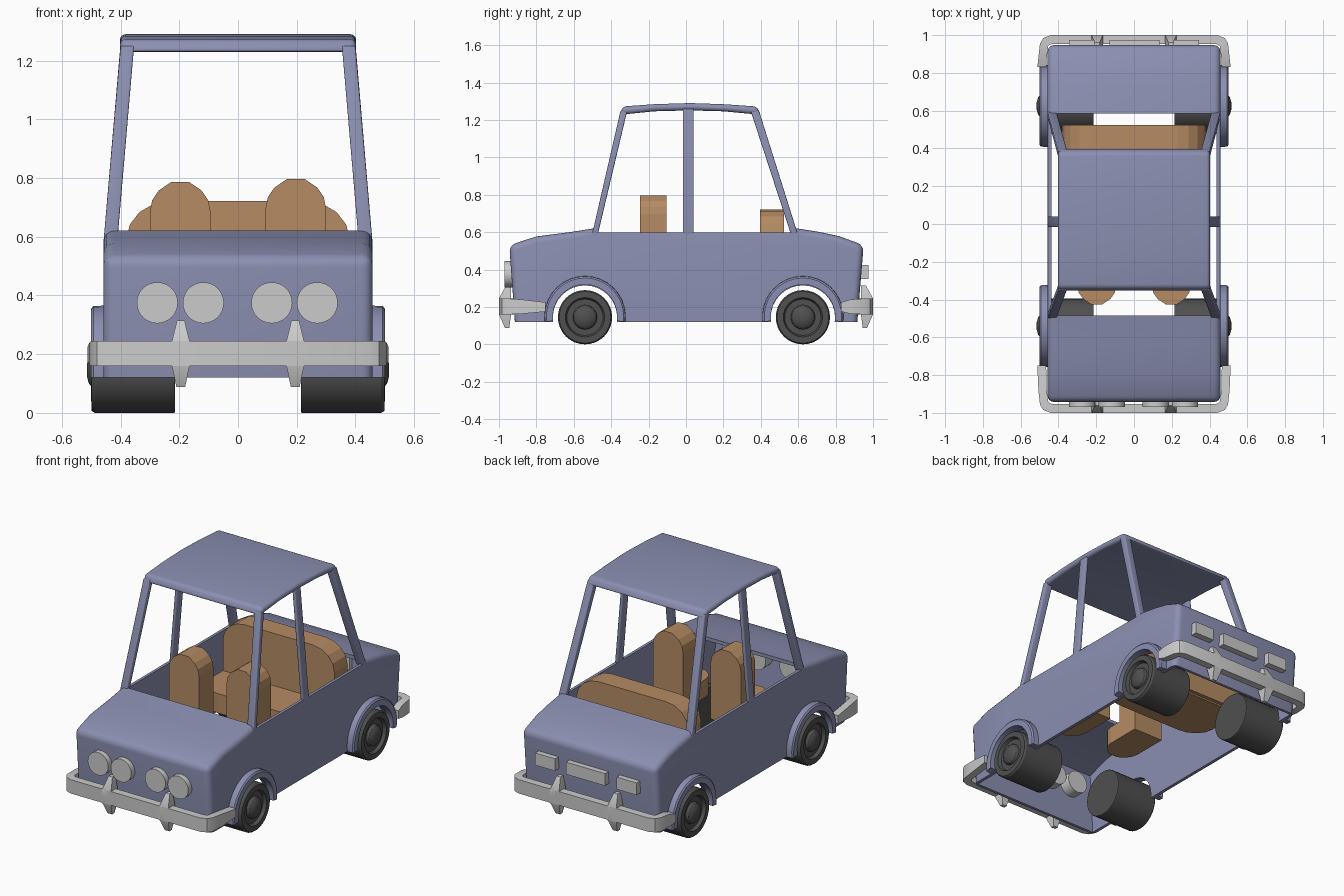
import bpy, bmesh
from math import sin, cos, pi, radians

if "Cube" in bpy.data.objects:
    bpy.data.objects.remove(bpy.data.objects["Cube"])


def material(name, rgb):
    m = bpy.data.materials.new(name)
    m.diffuse_color = (*rgb, 1)
    m.use_nodes = True
    m.node_tree.nodes["Principled BSDF"].inputs["Base Color"].default_value = m.diffuse_color
    return m


PAINT = material("paint", (0.26, 0.275, 0.44))
LEATHER = material("leather", (0.46, 0.26, 0.125))
RUBBER = material("rubber", (0.08, 0.08, 0.08))


def loft(name, rings, mat=None, bevel=0, cuts=(), smooth=True):
    """Skin a list of equal-sized rings, cap the ends, then bevel and cut."""
    bm = bmesh.new()
    vs = [[bm.verts.new(p) for p in r] for r in rings]
    n = len(rings[0])
    for a, b in zip(vs, vs[1:]):
        for i in range(n):
            bm.faces.new((a[i], a[(i + 1) % n], b[(i + 1) % n], b[i]))
    bm.faces.new(vs[0])
    bm.faces.new(vs[-1])
    bmesh.ops.recalc_face_normals(bm, faces=bm.faces)
    me = bpy.data.meshes.new(name)
    bm.to_mesh(me)
    bm.free()
    ob = bpy.data.objects.new(name, me)
    bpy.context.collection.objects.link(ob)
    if mat:
        me.materials.append(mat)
    if bevel:
        b = ob.modifiers.new("bevel", 'BEVEL')
        b.width, b.segments, b.limit_method = bevel, 4, 'ANGLE'
        b.angle_limit = radians(35)
    for c in cuts:
        m = ob.modifiers.new("cut", 'BOOLEAN')
        m.operation, m.object, m.solver = 'DIFFERENCE', c, 'EXACT'
    bpy.ops.object.select_all(action='DESELECT')
    ob.select_set(True)
    bpy.context.view_layer.objects.active = ob
    for m in list(ob.modifiers):
        bpy.ops.object.modifier_apply(modifier=m.name)
    if smooth:
        bpy.ops.object.shade_smooth_by_angle(angle=radians(32))
    for c in cuts:
        bpy.data.objects.remove(c)
    return ob


def prism_x(name, yz, x0, x1, *args, **kw):
    return loft(name, [[(x, y, z) for y, z in yz] for x in (x0, x1)], *args, **kw)


def box(name, x, y, z, mat=None, **kw):
    return prism_x(name, [(y[0], z[0]), (y[1], z[0]), (y[1], z[1]), (y[0], z[1])],
                   *x, mat, **kw)


def circle(r, cy, cz, n=32):
    return [(cy + r * cos(2 * pi * i / n), cz + r * sin(2 * pi * i / n)) for i in range(n)]


WHEELS = {"front": -0.54, "rear": 0.625}

# lower body: hollow shell, open below, cut for cabin and wheel arches
outer = [(-0.91, 0.05), (-0.945, 0.53), (-0.80, 0.577), (-0.62, 0.600), (-0.48, 0.622),
         (0.58, 0.622), (0.72, 0.6), (0.82, 0.578), (0.95, 0.53), (0.91, 0.05)]
inner = [(y * 0.975, z - (0.1 if z < 0.1 else 0.02)) for y, z in outer]
cutters = [prism_x("cut_inside", inner, -0.438, 0.438),
           box("cut_bottom", (-0.7, 0.7), (-1.2, 1.2), (-0.3, 0.12)),
           box("cut_cabin", (-0.7, 0.7), (-0.485, 0.585), (0.598, 0.8))]
for y in WHEELS.values():
    cutters.append(prism_x("cut_arch", circle(0.172, y, 0.143), -0.7, 0.7))
prism_x("body_shell", outer, -0.458, 0.458, PAINT, bevel=0.035, cuts=cutters)

# roof
prism_x("roof", [(-0.357, 1.227), (-0.337, 1.272), (-0.17, 1.284), (0.02, 1.29), (0.2, 1.284),
                 (0.377, 1.272), (0.402, 1.227), (0.2, 1.246), (0.02, 1.251), (-0.17, 1.246)],
        -0.402, 0.402, PAINT, bevel=0.019)


# pillars
def pillar(name, s, low, high):
    rings = []
    for x0, x1, y0, y1, z in (low, high):
        rings.append([(s * x0, y0, z), (s * x1, y0, z), (s * x1, y1, z), (s * x0, y1, z)])
    loft(name, rings, PAINT, bevel=0.006)


for side, s in (("left", 1), ("right", -1)):
    pillar(f"front_pillar_{side}", s, (0.411, 0.458, -0.503, -0.472, 0.585),
           (0.354, 0.400, -0.350, -0.314, 1.25))
    pillar(f"middle_pillar_{side}", s, (0.438, 0.458, -0.017, 0.041, 0.585),
           (0.38, 0.400, -0.017, 0.041, 1.26))
    pillar(f"rear_pillar_{side}", s, (0.411, 0.458, 0.562, 0.599, 0.585),
           (0.354, 0.400, 0.345, 0.390, 1.25))

    for end, cy in WHEELS.items():
        # wheel arch flare
        rings = []
        for i in range(19):
            a = -0.13 + (pi + 0.26) * i / 18
            rings.append([(s * x, cy + r * cos(a), 0.148 + r * sin(a))
                          for x, r in ((0.44, 0.172), (0.50, 0.172), (0.50, 0.207),
                                       (0.493, 0.216), (0.44, 0.218))])
        loft(f"{end}_flare_{side}", rings, PAINT)
        # wheel with rim and domed hub
        prof = [(0.143, 0.215), (0.145, 0.218), (0.145, 0.488), (0.138, 0.499), (0.105, 0.50),
                (0.097, 0.48), (0.065, 0.48), (0.06, 0.496), (0.045, 0.508), (0.02, 0.515)]
        loft(f"{end}_wheel_{side}",
             [[(s * x, y, z) for y, z in circle(r, cy, 0.145)] for r, x in prof], RUBBER)

# bumpers with overriders; d is -1 at the front, +1 at the back
for end, d, tip in (("front", -1, 0.75), ("rear", 1, 0.83)):
    half = [(0.512, tip, 0.465, tip, 0.175, 0.225), (0.506, 0.88, 0.462, 0.88, 0.163, 0.24),
            (0.498, 0.955, 0.455, 0.94, 0.16, 0.245), (0.48, 0.985, 0.445, 0.95, 0.16, 0.245),
            (0.44, 1.0, 0.43, 0.953, 0.16, 0.245)]
    path = [(1, h) for h in half] + [(-1, h) for h in reversed(half)]
    loft(f"{end}_bumper",
         [[(k * xo, d * yo, z0), (k * xo, d * yo, z1), (k * xi, d * yi, z1), (k * xi, d * yi, z0)]
          for k, (xo, yo, xi, yi, z0, z1) in path])
    for x in (-0.195, 0.195):
        levels = [(0.015, 0.945, 0.968, 0.088), (0.03, 0.935, 1.0, 0.16),
                  (0.03, 0.935, 1.0, 0.245), (0.013, 0.935, 0.962, 0.315)]
        loft(f"{end}_overrider",
             [[(x - w, d * a, z), (x + w, d * a, z), (x + w, d * b, z), (x - w, d * b, z)]
              for w, a, b, z in levels])

# headlights
for x in (-0.275, -0.118, 0.115, 0.27):
    loft("headlight", [[(x + u, y, v) for u, v in circle(0.07, 0, 0.375)]
                       for y in (-0.84, -0.97)])

# tail lights
for x0, x1 in ((-0.345, -0.21), (-0.13, 0.135), (0.21, 0.345)):
    box("tail_light", (x0, x1), (0.89, 0.975), (0.35, 0.425))


# seats: a rounded outline standing as a back, lying down as a cushion
def outline(w, bottom, top, corner, height, n):
    right = [(w - corner + corner * cos(a), top - height + height * sin(a))
             for a in (pi / 2 * i / n for i in range(n + 1))]
    if corner >= w:
        right = right[:-1]
        right[-1] = (0.03, top)
    return [(w, bottom)] + right + [(-u, v) for u, v in reversed(right)] + [(-w, bottom)]


def seat(name, x, back, cushion, y_back, z_cushion):
    loft(name + "_back", [[(x + u, y, v) for u, v in back] for y in y_back],
         LEATHER, smooth=False)
    loft(name + "_cushion", [[(x + u, -v, z) for u, v in cushion] for z in z_cushion],
         LEATHER, smooth=False)


for side, x, top in (("left", 0.197, 0.797), ("right", -0.197, 0.787)):
    seat(f"front_seat_{side}", x, outline(0.103, 0.44, top, 0.103, 0.1, 4),
         outline(0.103, 0.105, 0.425, 0.103, 0.1, 4), (-0.245, -0.105), (0.34, 0.45))
seat("rear_bench", 0, outline(0.38, 0.29, 0.722, 0.15, 0.13, 4),
     outline(0.38, -0.50, -0.13, 0.15, 0.13, 4), (0.395, 0.523), (0.28, 0.40))
